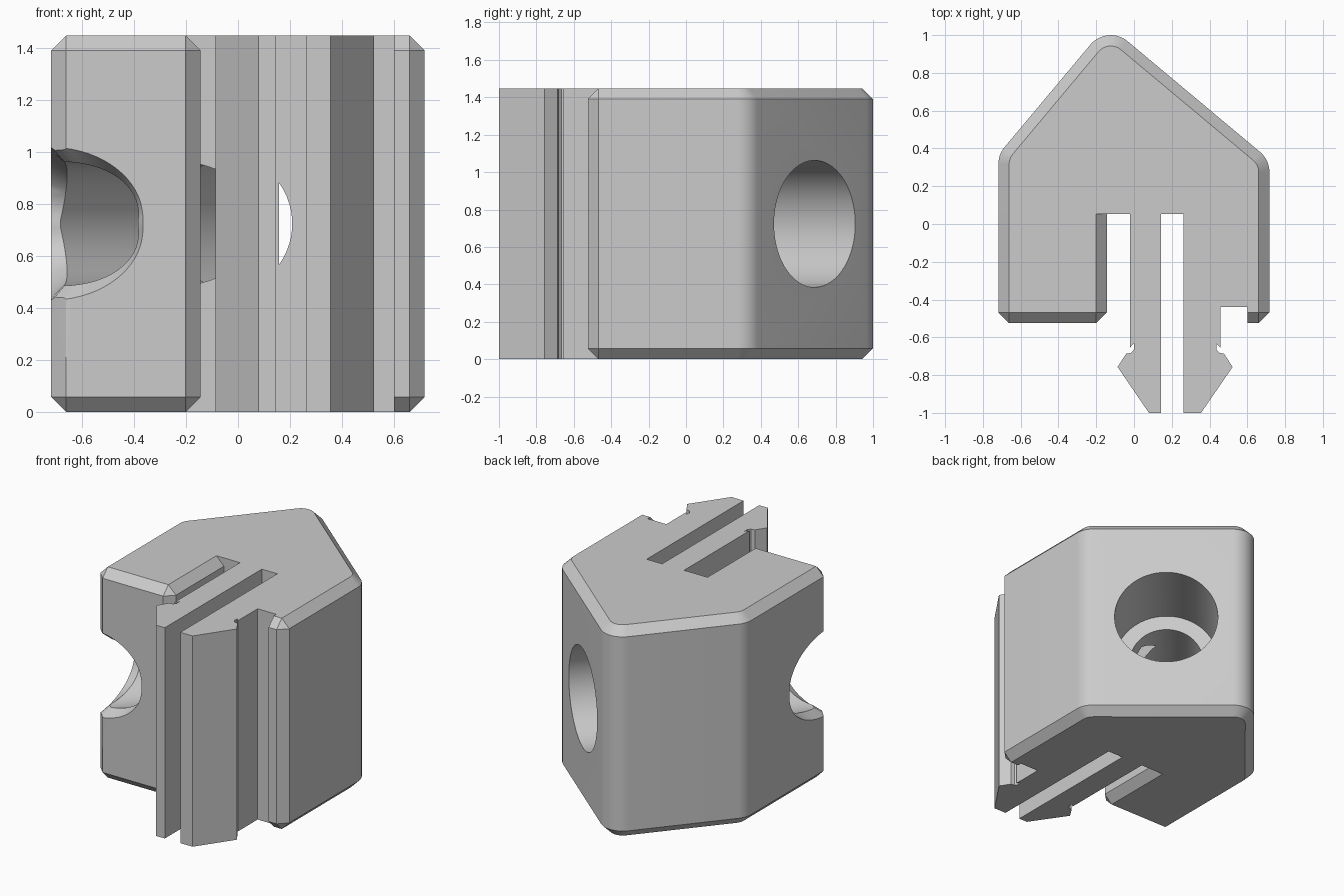
import bpy, bmesh, math
from mathutils import Vector

if "Cube" in bpy.data.objects:
    bpy.data.objects.remove(bpy.data.objects["Cube"])

HEIGHT, C = 1.447, 0.057          # block height and edge chamfer
K = C / math.sqrt(2)              # inset of the diagonal corner edges
AXIS = Vector((0.645, 0.764, 0))  # bore direction, outwards to the back right
SIDE = Vector((0.764, -0.645, 0))
BORE = Vector((0.303, 0.69, HEIGHT / 2))

grey = bpy.data.materials.new("light_grey")
grey.diffuse_color = (0.6, 0.6, 0.6, 1)
grey.use_nodes = True
grey.node_tree.nodes["Principled BSDF"].inputs["Base Color"].default_value = grey.diffuse_color


def rounded(prev, corner, nxt, r, n=10):
    """Points of an arc that rounds one outline corner."""
    p, c, q = Vector(prev), Vector(corner), Vector(nxt)
    a, b = (p - c).normalized(), (q - c).normalized()
    half = a.angle(b) / 2
    centre = c + (a + b).normalized() * r / math.sin(half)
    s = c + a * r / math.tan(half) - centre
    e = c + b * r / math.tan(half) - centre
    turn = s.angle(e)
    return [centre + (s * math.sin((1 - i / n) * turn) + e * math.sin(i / n * turn)) / math.sin(turn)
            for i in range(n + 1)]


def inset(points, dist):
    """Move every outline edge inwards by its own distance."""
    out, n = [], len(points)
    for i in range(n):
        v = points[i]
        e1, e2 = (v - points[i - 1]).normalized(), (points[(i + 1) % n] - v).normalized()
        n1, n2 = Vector((-e1.y, e1.x)), Vector((-e2.y, e2.x))
        d1, d2 = dist[i - 1], dist[i]
        det = n1.x * n2.y - n1.y * n2.x
        out.append(v + Vector((d1 * n2.y - d2 * n1.y, n1.x * d2 - n2.x * d1)) / det)
    return out


def loft(name, rings):
    """Closed mesh through rings of equal point count."""
    bm = bmesh.new()
    vs = [[bm.verts.new(p) for p in ring] for ring in rings]
    n = len(vs[0])
    for a, b in zip(vs, vs[1:]):
        for i in range(n):
            j = (i + 1) % n
            bm.faces.new((a[i], a[j], b[j], b[i]))
    bm.faces.new(vs[0][::-1])
    bm.faces.new(vs[-1])
    bmesh.ops.remove_doubles(bm, verts=bm.verts, dist=0.0005)
    bmesh.ops.recalc_face_normals(bm, faces=bm.faces)
    mesh = bpy.data.meshes.new(name)
    bm.to_mesh(mesh)
    bm.free()
    ob = bpy.data.objects.new(name, mesh)
    bpy.context.collection.objects.link(ob)
    mesh.materials.append(grey)
    return ob


# Outline: left block, two barbed prongs, right block, gabled back
left_block = [((-0.718, -0.468), K), ((-0.661, -0.525), C), ((-0.201, -0.525), K), ((-0.144, -0.468), C)]
left_prong = [(-0.144, 0.053), (-0.022, 0.053), (-0.022, -0.655), (-0.001, -0.633), (-0.001, -0.665),
              (-0.015, -0.682), (-0.042, -0.687), (-0.087, -0.757), (0.079, -1), (0.144, -1), (0.144, 0.053)]
right_prong = [(0.262, 0.053), (0.262, -1), (0.355, -1), (0.522, -0.757), (0.477, -0.687), (0.452, -0.682),
               (0.437, -0.665), (0.437, -0.633), (0.457, -0.655), (0.457, -0.44), (0.6, -0.44)]
right_block = [((0.6, -0.525), C), ((0.66, -0.525), K), ((0.717, -0.468), C)]
R_SHOULDER, APEX, L_SHOULDER = (0.717, 0.34), (-0.141, 1.057), (-0.718, 0.368)
gable = (rounded((0.717, -0.4), R_SHOULDER, APEX, 0.14)
         + rounded(R_SHOULDER, APEX, L_SHOULDER, 0.14)
         + rounded(APEX, L_SHOULDER, (-0.718, -0.4), 0.14))
outline = (left_block + [(p, 0) for p in left_prong + right_prong]
           + right_block + [(p, C) for p in gable])
pts = [Vector(p) for p, d in outline]
small = inset(pts, [d for p, d in outline])


def ring_at(points, z):
    return [(p.x, p.y, z) for p in points]


body = loft("clip_block", [ring_at(small, 0), ring_at(pts, C),
                           ring_at(pts, HEIGHT - C), ring_at(small, HEIGHT)])


# Bore cutters: u runs inwards from the back right face
def bore_point(u, r, t):
    return BORE - AXIS * u + SIDE * r * math.cos(t) + Vector((0, 0, r * math.sin(t)))


N = 72
angles = [2 * math.pi * (i + 0.5) / N for i in range(N)]
head_cutter = loft("head_bore_cutter", [[bore_point(u, 0.339, t) for t in angles] for u in (-0.3, 0.58)])

# Narrow bore with a bevelled mouth that follows the front left corner
rings = [[], [], [], []]
for t in angles:
    c, s = math.cos(t), abs(math.sin(t))
    r = 0.272 + 0.022 * s
    u = min((BORE.y + 0.525 - 0.645 * r * c) / 0.764, (BORE.x + 0.718 + 0.764 * r * c) / 0.645, 1.56)
    rings[0].append(bore_point(0.5, 0.238, t))
    rings[1].append(bore_point(u - 0.01 - 0.06 * s, 0.238, t))
    rings[2].append(bore_point(u, r, t))
    rings[3].append(bore_point(u + 0.5, r, t))
mouth_cutter = loft("narrow_bore_cutter", rings)

bpy.context.view_layer.objects.active = body
for cutter in (head_cutter, mouth_cutter):
    mod = body.modifiers.new("bore", 'BOOLEAN')
    mod.operation, mod.solver, mod.object = 'DIFFERENCE', 'EXACT', cutter
    bpy.ops.object.modifier_apply(modifier=mod.name)
    bpy.data.objects.remove(cutter)

bpy.ops.object.select_all(action='DESELECT')
body.select_set(True)
bpy.ops.object.shade_smooth_by_angle(angle=math.radians(25))
